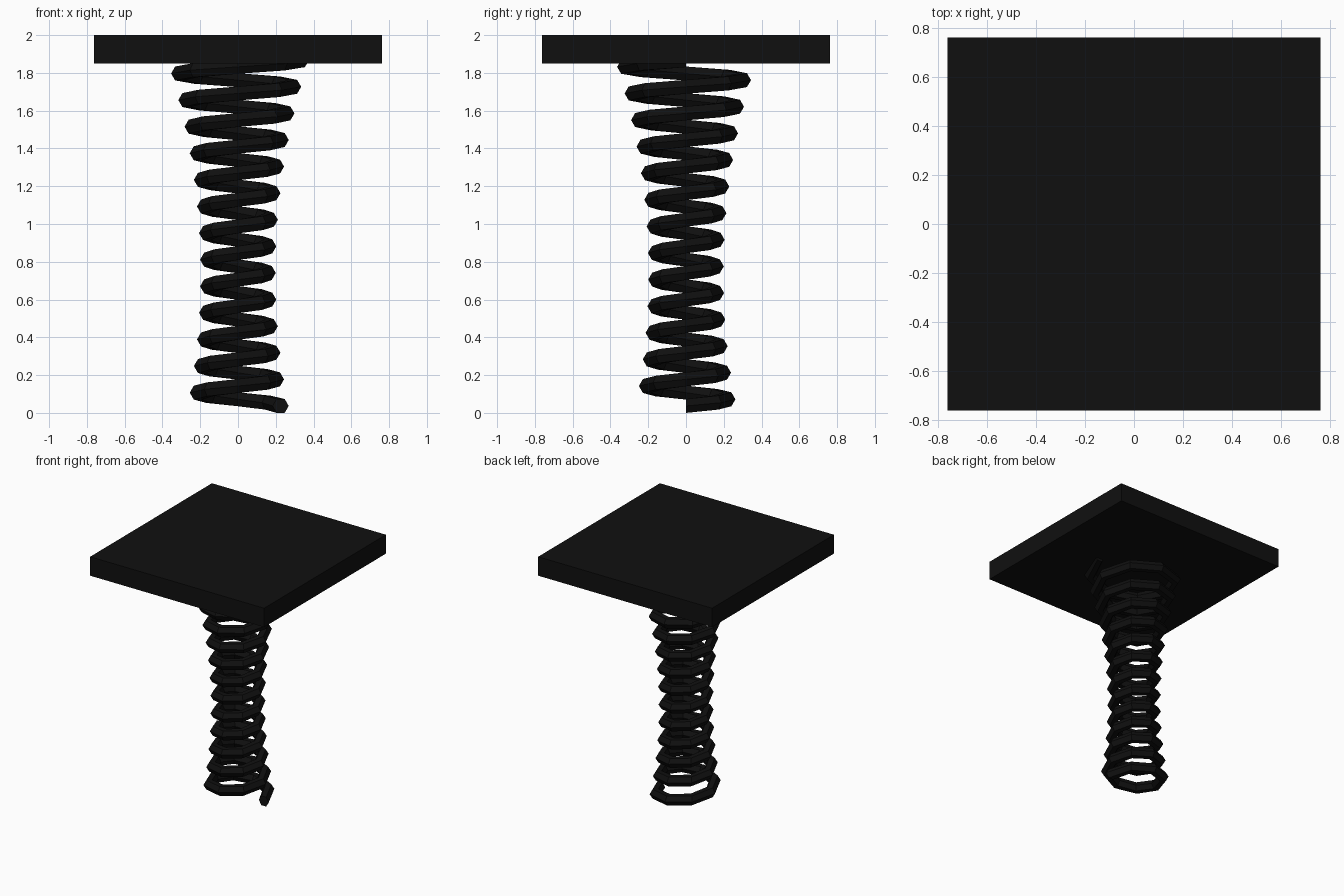
import bpy, bmesh
from math import cos, sin, pi

if "Cube" in bpy.data.objects:
    bpy.data.objects.remove(bpy.data.objects["Cube"])

black = bpy.data.materials.new("black_metal")
black.diffuse_color = (0.005, 0.005, 0.005, 1)
black.use_nodes = True
black.node_tree.nodes["Principled BSDF"].inputs["Base Color"].default_value = black.diffuse_color


def make_object(name, bm):
    bmesh.ops.recalc_face_normals(bm, faces=bm.faces)
    mesh = bpy.data.meshes.new(name)
    bm.to_mesh(mesh)
    bm.free()
    mesh.materials.append(black)
    obj = bpy.data.objects.new(name, mesh)
    bpy.context.collection.objects.link(obj)
    return obj


# Square top plate
bm = bmesh.new()
bmesh.ops.create_cube(bm, size=1)
bmesh.ops.scale(bm, vec=(1.524, 1.524, 0.15), verts=bm.verts)
bmesh.ops.translate(bm, vec=(0, 0, 1.925), verts=bm.verts)
make_object("top_plate", bm)

# Flared coil spring: hexagonal wire swept along an eight-step-per-turn helix
TURNS, STEPS, SIDES = 13, 8, 6
PITCH, WIRE = 0.1408, 0.0425
Z0 = WIRE * sin(pi / 3)
bm = bmesh.new()
rings = []
for i in range(TURNS * STEPS + 1):
    a = 2 * pi * i / STEPS
    zc = Z0 + PITCH * i / STEPS
    radius = 0.2 + 0.138 * (zc - 0.74) ** 2 - WIRE
    ring = []
    for k in range(SIDES):
        t = 2 * pi * k / SIDES
        r = radius + WIRE * cos(t)
        ring.append(bm.verts.new((r * cos(a), r * sin(a), zc + WIRE * sin(t))))
    rings.append(ring)
for lo, hi in zip(rings, rings[1:]):
    for k in range(SIDES):
        n = (k + 1) % SIDES
        bm.faces.new((lo[k], lo[n], hi[n], hi[k]))
bm.faces.new(rings[0])
bm.faces.new(rings[-1])
make_object("coil_spring", bm)
